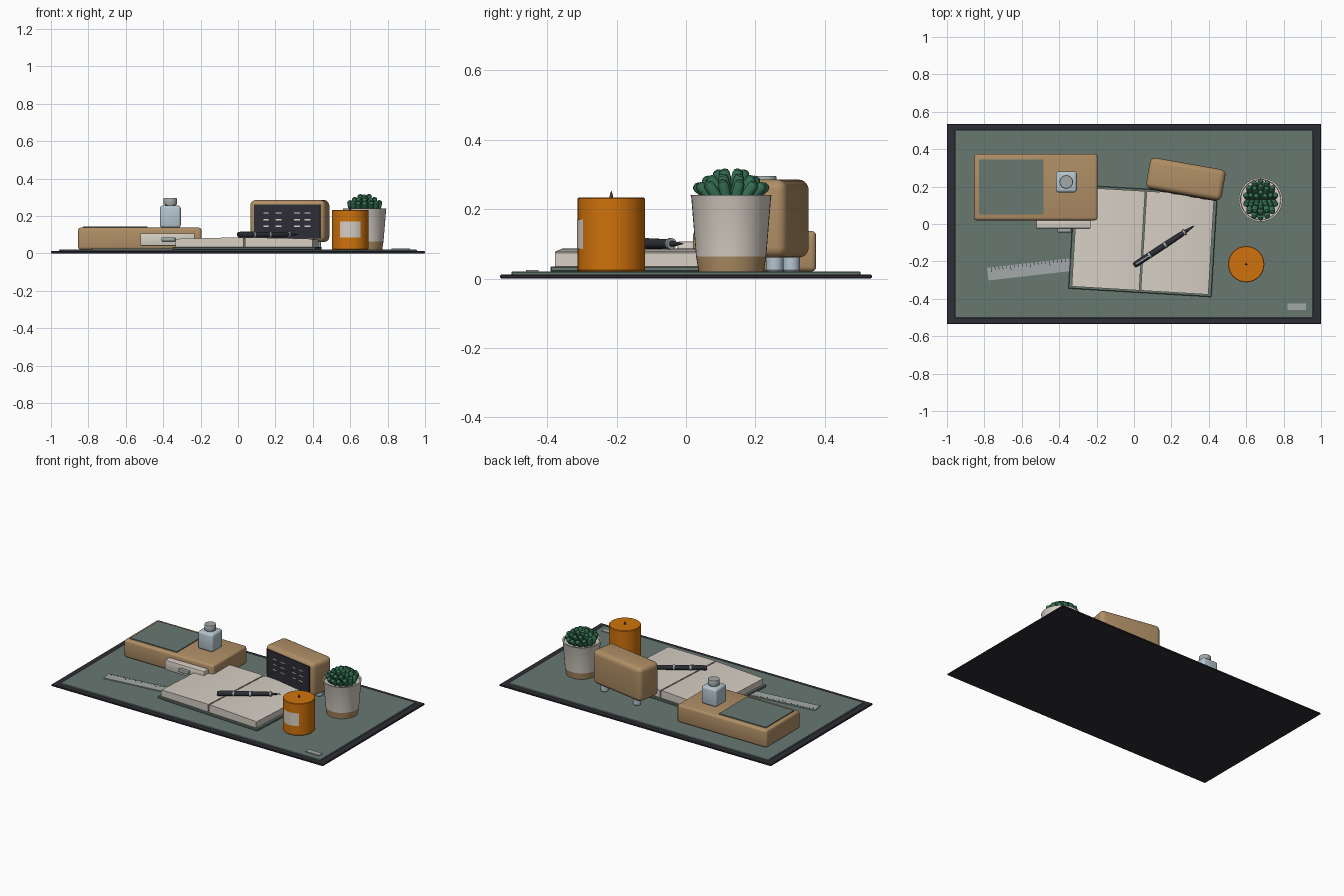
import bpy, bmesh, math
from mathutils import Vector, Matrix

if "Cube" in bpy.data.objects:
    bpy.data.objects.remove(bpy.data.objects["Cube"])


def material(name, rgb):
    m = bpy.data.materials.new(name)
    lin = [((c / 255 + 0.055) / 1.055) ** 2.4 for c in rgb]
    m.diffuse_color = (*lin, 1)
    m.use_nodes = True
    m.node_tree.nodes["Principled BSDF"].inputs["Base Color"].default_value = m.diffuse_color
    return m


GREEN = material("sage_green", (104, 120, 113))
DARK = material("charcoal", (45, 45, 54))
WOOD = material("warm_wood", (176, 143, 102))
CREAM = material("cream", (214, 207, 196))
ORANGE = material("orange_wax", (208, 114, 12))
SILVER = material("silver", (162, 170, 170))
GLASS = material("pale_blue_glass", (182, 198, 208))
LEAF = material("leaf_green", (52, 110, 82))
BROWN = material("wick_brown", (84, 58, 34))


def finish(bm, name, mat, matrix):
    bmesh.ops.recalc_face_normals(bm, faces=bm.faces)
    me = bpy.data.meshes.new(name)
    bm.to_mesh(me)
    bm.free()
    me.materials.append(mat)
    ob = bpy.data.objects.new(name, me)
    bpy.context.collection.objects.link(ob)
    ob.matrix_world = matrix
    return ob


def box(name, x, y, z, mat, bevel=0, seg=3, frame=Matrix()):
    """Box from (min, max) ranges inside a placement frame."""
    bm = bmesh.new()
    bmesh.ops.create_cube(bm, size=1)
    size = [r[1] - r[0] for r in (x, y, z)]
    bmesh.ops.scale(bm, vec=size, verts=bm.verts)
    if bevel:
        bmesh.ops.bevel(bm, geom=bm.edges[:], offset=bevel, segments=seg,
                        profile=0.5, affect='EDGES')
    mid = Vector([(r[0] + r[1]) / 2 for r in (x, y, z)])
    return finish(bm, name, mat, frame @ Matrix.Translation(mid))


def lathe(name, profile, mat, matrix, seg=32):
    """Stack of rings (radius, height), capped at both ends."""
    bm = bmesh.new()
    rings = [[bm.verts.new((r * math.cos(2 * math.pi * i / seg),
                            r * math.sin(2 * math.pi * i / seg), z))
              for i in range(seg)] for r, z in profile]
    for a, b in zip(rings, rings[1:]):
        for i in range(seg):
            j = (i + 1) % seg
            bm.faces.new((a[i], a[j], b[j], b[i]))
    bm.faces.new(rings[0])
    bm.faces.new(rings[-1])
    return finish(bm, name, mat, matrix)


def frame(x, y, z, degrees):
    return Matrix.Translation((x, y, z)) @ Matrix.Rotation(math.radians(degrees), 4, 'Z')


def at(x, y, z=0):
    return Matrix.Translation((x, y, z))


# Desk mat with border and small tag
box("mat_border", (-1, 1), (-.535, .535), (0, .012), DARK, .003, 1)
box("mat_surface", (-.957, .957), (-.502, .502), (.01, .02), GREEN, .002, 1)
box("mat_tag", (.82, .92), (-.46, -.425), (.018, .025), SILVER)

# Ruler tucked under the notebook
ruler = frame(-.782, -.268, 0, 6.5)
box("ruler", (0, .56), (-.034, .034), (.018, .026), SILVER, 0, 1, ruler)
for i in range(20):
    box("ruler_tick", (.02 + i * .021, .023 + i * .021), (.018 if i % 5 else .008, .033),
        (.025, .0268), DARK, frame=ruler)

# Open notebook: cover and two page blocks rising toward the spine
book = frame(.048, -.09, 0, -3.4)
box("notebook_cover", (-.383, .383), (-.278, .278), (.02, .035), GREEN, .003, 1, book)
for side in (-1, 1):
    bm = bmesh.new()
    prof = [(.004, .034), (.366, .034), (.366, .074), (.35, .078), (.02, .086), (.004, .083)]
    face = bm.faces.new([bm.verts.new((side * x, -.266, z)) for x, z in prof])
    ext = bmesh.ops.extrude_face_region(bm, geom=[face])
    bmesh.ops.translate(bm, vec=(0, .532, 0),
                        verts=[v for v in ext["geom"] if isinstance(v, bmesh.types.BMVert)])
    finish(bm, "notebook_pages", CREAM, book)

# Pen lying across the pages
pen = frame(0, -.222, .1, 33.4) @ Matrix.Rotation(math.pi / 2, 4, 'Y')
lathe("pen_body", [(.011, 0), (.015, .006), (.0155, .19), (.014, .3), (.011, .325)], DARK, pen, 20)
lathe("pen_nib", [(.009, .32), (.007, .345), (.001, .388)], DARK, pen, 16)
for z in (.095, .195, .318):
    lathe("pen_band", [(.0165, z), (.0165, z + .01)], SILVER, pen, 20)
box("pen_clip", (-.018, -.015), (-.003, .003), (.015, .1), SILVER, frame=pen)

# Wooden organiser box with inlay and drawer
box("organiser_box", (-.855, -.195), (.02, .375), (.02, .137), WOOD, .014)
box("organiser_inlay", (-.83, -.485), (.05, .345), (.134, .143), GREEN)
box("drawer_front", (-.522, -.232), (-.024, .03), (.04, .107), CREAM, .005, 2)
box("drawer_handle", (-.41, -.335), (-.045, -.02), (.064, .086), SILVER, .005, 2)

# Glass bottle
box("bottle_body", (-.418, -.306), (.169, .281), (.137, .255), GLASS, .014)
lathe("bottle_neck", [(.028, .25), (.028, .265)], SILVER, at(-.362, .225))
lathe("bottle_cap", [(.035, .26), (.036, .263), (.036, .292), (.034, .295)], SILVER, at(-.362, .225))

# Desk clock, turned slightly, on two round feet
clock = frame(.277, .24, 0, -10)
box("clock_body", (-.205, .205), (-.084, .084), (.06, .285), WOOD, .03, 5, clock)
box("clock_screen", (-.18, .18), (-.088, -.08), (.08, .262), DARK, 0, 1, clock)
for x in (-.138, .138):
    lathe("clock_foot", [(.022, .02), (.025, .024), (.025, .066)], GLASS,
          clock @ at(x, .04), 20)
# Simple display bars
for x in (-.112, -.045, .055, .112):
    for z in (.145, .18, .215):
        box("display_bar", (x - .016, x + .016), (-.0905, -.087), (z - .003, z + .003),
            CREAM, frame=clock)

# Candle with wick and curved label
candle = at(.6, -.215)
lathe("candle", [(.094, .02), (.097, .024), (.097, .23), (.094, .233)], ORANGE, candle, 40)
lathe("candle_wick", [(.006, .23), (.005, .238), (.001, .252)], BROWN, candle, 10)
bm = bmesh.new()
arc = [math.radians(-90 + a) for a in range(-34, 35, 4)]
rows = [[bm.verts.new((.0985 * math.cos(a), .0985 * math.sin(a), z)) for a in arc]
        for z in (.085, .17)]
for i in range(len(arc) - 1):
    bm.faces.new((rows[0][i], rows[0][i + 1], rows[1][i + 1], rows[1][i]))
finish(bm, "candle_label", CREAM, candle)

# Plant pot with wooden base
pot = at(.677, .13)
lathe("pot_base", [(.094, .02), (.101, .064)], WOOD, pot, 40)
lathe("pot", [(.101, .063), (.115, .235), (.117, .24), (.108, .24), (.106, .228)], CREAM, pot, 40)

# Succulent leaves: rings of capsules fanning mostly front and back
R = .0155
for count, ring, lift, lean in ((14, .074, .243, .95), (10, .05, .26, .75), (6, .024, .275, .45)):
    for i in range(count):
        a = 2 * math.pi * (i + .5) / count
        d = Vector((.2 * lean * math.cos(a), lean * math.sin(a), .85)).normalized()
        m = pot @ at(ring * math.cos(a), ring * math.sin(a), lift) \
            @ d.to_track_quat('Z', 'Y').to_matrix().to_4x4()
        h = .042
        lathe("succulent_leaf", [(R * .3, -h), (R * .8, -h + .008), (R, -h + .02), (R, h - .012),
                                 (R * .8, h - .004), (R * .35, h)], LEAF, m, 10)

# Smooth shading with sharp edges kept
bpy.ops.object.select_all(action='SELECT')
bpy.context.view_layer.objects.active = bpy.context.scene.objects[0]
bpy.ops.object.shade_smooth_by_angle(angle=math.radians(35))
